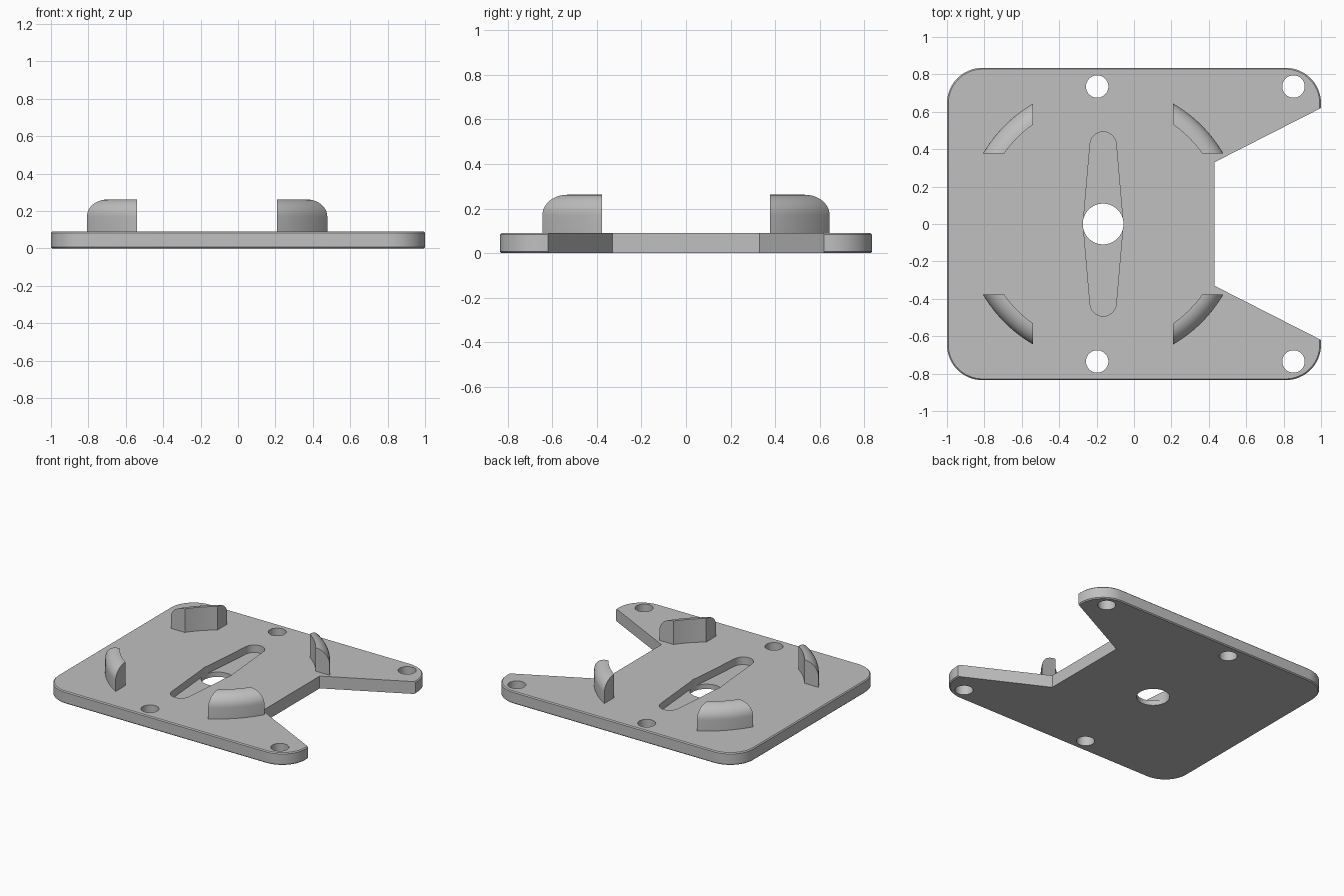
import bpy, bmesh
from math import sin, cos, asin, acos, pi, radians

cube = bpy.data.objects.get("Cube")
if cube:
    bpy.data.objects.remove(cube, do_unlink=True)

HUB_X = -0.165      # centre of the hub hole and the clip ring
PLATE_TOP = 0.09

grey = bpy.data.materials.new("light grey")
grey.use_nodes = True
grey.diffuse_color = (0.527, 0.527, 0.527, 1)
grey.node_tree.nodes["Principled BSDF"].inputs["Base Color"].default_value = grey.diffuse_color


def make_object(name, bm):
    bmesh.ops.recalc_face_normals(bm, faces=bm.faces)
    mesh = bpy.data.meshes.new(name)
    bm.to_mesh(mesh)
    bm.free()
    mesh.materials.append(grey)
    obj = bpy.data.objects.new(name, mesh)
    bpy.context.collection.objects.link(obj)
    return obj


def activate(obj):
    bpy.ops.object.select_all(action='DESELECT')
    obj.select_set(True)
    bpy.context.view_layer.objects.active = obj


def arc(cx, cy, r, start, end, steps=16):
    angles = [radians(start + (end - start) * i / steps) for i in range(steps + 1)]
    return [(cx + r * cos(a), cy + r * sin(a)) for a in angles]


def prism(outline, z0, z1):
    bm = bmesh.new()
    face = bm.faces.new([bm.verts.new((x, y, z0)) for x, y in outline])
    top = bmesh.ops.extrude_face_region(bm, geom=[face])["geom"]
    verts = [g for g in top if isinstance(g, bmesh.types.BMVert)]
    bmesh.ops.translate(bm, verts=verts, vec=(0, 0, z1 - z0))
    return bm


# Plate outline: rounded square with a notch between two arms
half = [(0.43, 0.33), (1, 0.62)] + arc(0.81, 0.645, 0.19, 0, 90) + arc(-0.81, 0.645, 0.19, 90, 180)
outline = half + [(x, -y) for x, y in reversed(half)]
bm = prism(outline, 0, PLATE_TOP)

# Fine chamfer on the outer rim, leaving the notch sharp
rim = []
for e in bm.edges:
    a, b = (v.co for v in e.verts)
    mid = (a + b) / 2
    if abs(a.z - b.z) < 0.001 and (abs(mid.y) > 0.62 or mid.x < -0.9):
        rim.append(e)
bmesh.ops.bevel(bm, geom=rim, offset=0.007, segments=1, affect='EDGES')
plate = make_object("base_plate", bm)

# Cutters: hub hole, four screw holes and the tapered recess
cutters = [make_object("hub_hole_cutter", prism(arc(HUB_X, 0, 0.109, 0, 354.375, 63), -0.1, 0.2))]
for x in (-0.197, 0.853):
    for y in (-0.735, 0.735):
        cutters.append(make_object("screw_hole_cutter",
                                   prism(arc(x, y, 0.06, 0, 348.75, 31), -0.1, 0.2)))
slot = arc(HUB_X, 0.423, 0.07, 5, 175) + [(HUB_X - 0.107, 0)]
slot += arc(HUB_X, -0.423, 0.07, 185, 355) + [(HUB_X + 0.107, 0)]
cutters.insert(0, make_object("recess_cutter", prism(slot, 0.035, 0.2)))

activate(plate)
for c in cutters:
    c.hide_render = True
    mod = plate.modifiers.new("cut", 'BOOLEAN')
    mod.operation = 'DIFFERENCE'
    mod.solver = 'EXACT'
    mod.object = c
    bpy.ops.object.modifier_apply(modifier=mod.name)
for c in cutters:
    bpy.data.objects.remove(c, do_unlink=True)
bpy.ops.object.shade_smooth_by_angle(angle=radians(30))


# Ring clips: arc segments with a rounded outer shoulder and square-cut ends
def ring_clip(name, sx, sy, r_in=0.65, r_out=0.745, shoulder=0.17, top=0.262, steps=16):
    profile = [(r_in, PLATE_TOP - 0.003), (r_out, PLATE_TOP - 0.003)]
    for i in range(11):
        a = i * pi / 20
        profile.append((r_in + (r_out - r_in) * cos(a), shoulder + (top - shoulder) * sin(a)))
    bm = bmesh.new()
    sections = []
    for i in range(steps + 1):
        ring = []
        for r, z in profile:
            first, last = asin(0.377 / r), acos(0.374 / r)
            a = first + (last - first) * i / steps
            ring.append(bm.verts.new((HUB_X + sx * r * cos(a), sy * r * sin(a), z)))
        sections.append(ring)
    n = len(profile)
    for p, q in zip(sections, sections[1:]):
        for j in range(n):
            k = (j + 1) % n
            bm.faces.new((p[j], p[k], q[k], q[j]))
    bm.faces.new(sections[0])
    bm.faces.new(sections[-1])
    clip = make_object(name, bm)
    activate(clip)
    bpy.ops.object.shade_smooth_by_angle(angle=radians(30))


for side, sx in (("left", 1), ("right", -1)):
    for end, sy in (("front", -1), ("back", 1)):
        ring_clip(f"{end}_{side}_clip", sx, sy)
